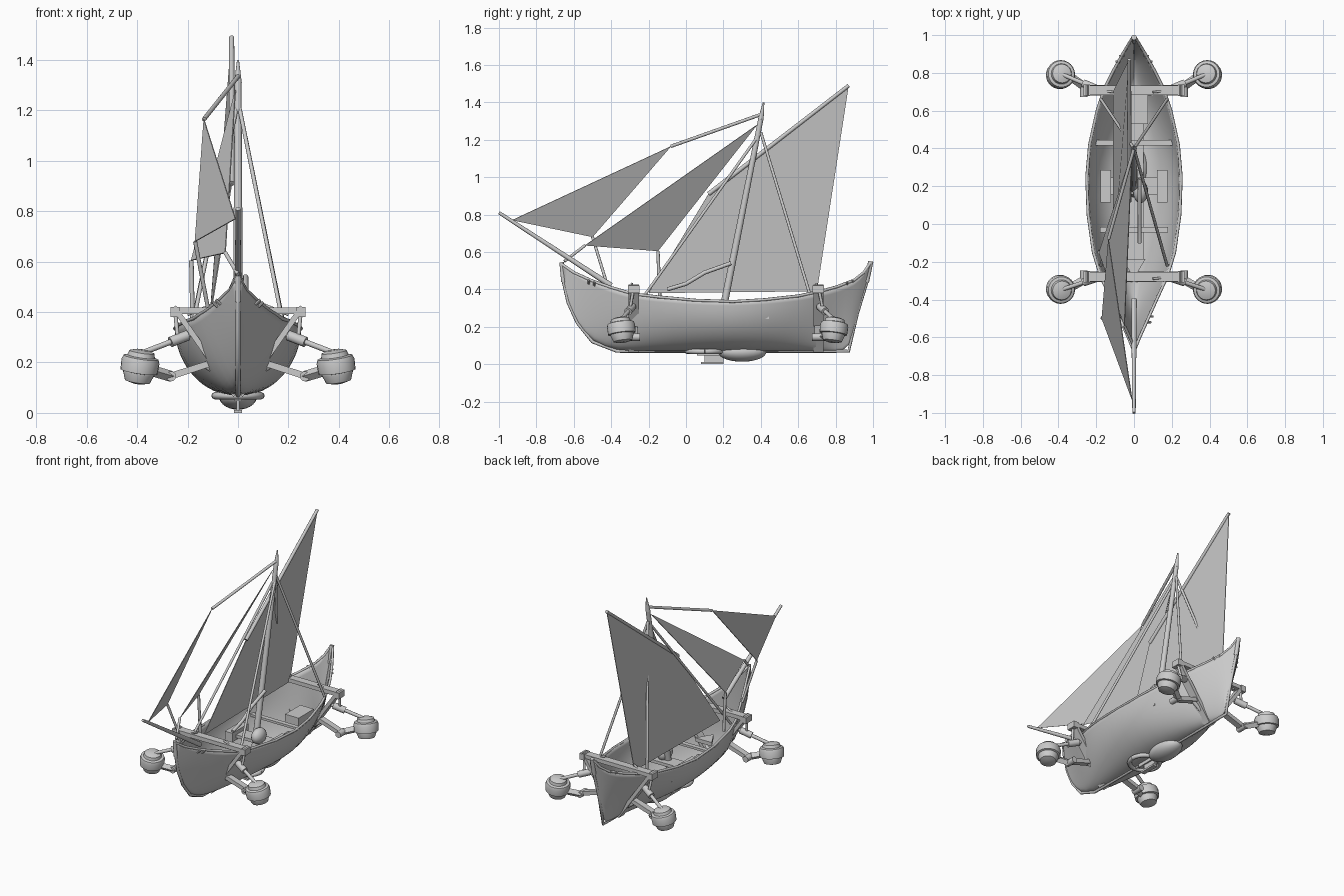
import bpy, bmesh, math
from mathutils import Vector, Matrix

old = bpy.data.objects.get("Cube")
if old:
    bpy.data.objects.remove(old)

grey = bpy.data.materials.new("plain grey")
grey.use_nodes = True
COLOUR = (0.6, 0.6, 0.6, 1)
grey.diffuse_color = COLOUR
grey.node_tree.nodes["Principled BSDF"].inputs["Base Color"].default_value = COLOUR


def make(name, bm, smooth=True):
    bmesh.ops.recalc_face_normals(bm, faces=bm.faces)
    mesh = bpy.data.meshes.new(name)
    bm.to_mesh(mesh)
    bm.free()
    mesh.materials.append(grey)
    obj = bpy.data.objects.new(name, mesh)
    bpy.context.collection.objects.link(obj)
    if smooth:
        bpy.ops.object.select_all(action='DESELECT')
        obj.select_set(True)
        bpy.context.view_layer.objects.active = obj
        bpy.ops.object.shade_smooth_by_angle(angle=math.radians(35))
    return obj


def along(a, b):
    """Matrix with its z axis running from a to b, placed halfway."""
    a, b = Vector(a), Vector(b)
    turn = (b - a).to_track_quat('Z', 'Y').to_matrix().to_4x4()
    return Matrix.Translation((a + b) / 2) @ turn, (b - a).length


def rod(name, a, b, r, tip=None, sides=12):
    bm = bmesh.new()
    matrix, length = along(a, b)
    bmesh.ops.create_cone(bm, cap_ends=True, segments=sides, radius1=r,
                          radius2=r if tip is None else tip, depth=length, matrix=matrix)
    return make(name, bm)


def box(name, centre, size):
    bm = bmesh.new()
    bmesh.ops.create_cube(bm, size=1, matrix=Matrix.Translation(centre) @ Matrix.Diagonal((*size, 1)))
    return make(name, bm, False)


def bar(name, a, b, thick, wide):
    """Flat bar between two points that share a y plane, wide in y."""
    a, b = Vector(a), Vector(b)
    side = (b - a).cross(Vector((0, 1, 0))).normalized() * thick / 2
    half = Vector((0, wide / 2, 0))
    bm = bmesh.new()
    ends = [[bm.verts.new(p + s * side + k * half) for s, k in ((1, 1), (1, -1), (-1, -1), (-1, 1))]
            for p in (a, b)]
    for ring in ends:
        bm.faces.new(ring)
    for i in range(4):
        j = (i + 1) % 4
        bm.faces.new((ends[0][i], ends[0][j], ends[1][j], ends[1][i]))
    return make(name, bm, False)


def sail(name, corners):
    bm = bmesh.new()
    bm.faces.new([bm.verts.new(c) for c in corners])
    obj = make(name, bm, False)
    cloth = obj.modifiers.new("cloth", 'SOLIDIFY')
    cloth.thickness = 0.004
    cloth.offset = 0


def sweep(name, points, r):
    curve = bpy.data.curves.new(name, 'CURVE')
    curve.dimensions = '3D'
    curve.bevel_depth = r
    curve.bevel_resolution = 2
    curve.use_fill_caps = True
    line = curve.splines.new('POLY')
    line.points.add(len(points) - 1)
    for point, p in zip(line.points, points):
        point.co = (*p, 1)
    curve.materials.append(grey)
    obj = bpy.data.objects.new(name, curve)
    bpy.context.collection.objects.link(obj)


def lathe(name, profile, matrix, sides=24):
    bm = bmesh.new()
    rings = [[bm.verts.new(matrix @ Vector((r * math.cos(math.tau * i / sides),
                                            r * math.sin(math.tau * i / sides), z)))
              for i in range(sides)] for r, z in profile]
    for low, high in zip(rings, rings[1:]):
        for i in range(sides):
            j = (i + 1) % sides
            bm.faces.new((low[i], low[j], high[j], high[i]))
    bm.faces.new(rings[0])
    bm.faces.new(rings[-1])
    return make(name, bm)


# Hull stations: half width, rail y, rail z, keel y, keel z
STATIONS = [(.004, -.665, .535, -.655, .44), (.03, -.6, .49, -.63, .33), (.075, -.5, .445, -.58, .22),
            (.12, -.4, .41, -.5, .12), (.175, -.28, .375, -.37, .07), (.215, -.15, .36, -.2, .07),
            (.243, .05, .342, .05, .07), (.25, .25, .335, .25, .07), (.235, .42, .345, .42, .07),
            (.195, .6, .365, .6, .07), (.155, .72, .39, .72, .07), (.11, .81, .415, .8, .07),
            (.06, .9, .45, .87, .07), (.03, .95, .49, .915, .27), (.008, .985, .54, .97, .45)]
STEPS = 8
bm = bmesh.new()
rows = []
for w, ys, zs, yk, zk in STATIONS:
    full = max(0, (w - 0.1) / 0.15)
    row = []
    for k in range(-STEPS, STEPS + 1):
        t = (abs(k) / STEPS) ** 1.5
        x = w * ((1 - full) * t + full * math.sqrt(1 - (1 - t) ** 2))
        row.append(bm.verts.new((math.copysign(x, k), yk + (ys - yk) * t, zk + (zs - zk) * t)))
    rows.append(row)
for a, b in zip(rows, rows[1:]):
    for i in range(2 * STEPS):
        bm.faces.new((a[i], a[i + 1], b[i + 1], b[i]))
hull = make("hull", bm)
hull.modifiers.new("fair", 'SUBSURF').levels = 1
shell = hull.modifiers.new("planking", 'SOLIDIFY')
shell.thickness = 0.012
shell.offset = 0

# Rails, stem and stern posts
for s, side in ((1, "left"), (-1, "right")):
    sweep(side + "_rail", [(s * w, y, z) for w, y, z, _, _ in STATIONS], 0.008)
sweep("keel_and_posts", [(0, yk, zk) for _, _, _, yk, zk in STATIONS], 0.009)
rod("stem_head", (0, -.655, .44), (0, -.665, .545), 0.012)
rod("stern_head", (0, .965, .44), (0, .988, .55), 0.014)

# Mast, spars and sails
peak, head = (0, .415, 1.4), (0, .4, 1.24)
rod("mast", (0, .16, .1), (0, .4, 1.31), 0.021, 0.014)
rod("mast_tip", (0, .4, 1.31), peak, 0.015, 0.004)
throat, top, clew, tack = (-.025, .12, .91), (-.025, .87, 1.49), (-.11, .7, .39), (-.11, -.2, .38)
rod("yard", throat, top, 0.012, 0.01)
sail("main_sail", [tack, throat, top, clew])
rod("bowsprit", (0, -.4, .42), (0, -1, .81), 0.015, 0.009)
jib_top, jib_foot = (-.135, -.08, 1.165), (-.17, -.5, .68)
sail("outer_jib", [(-.01, -.93, .77), jib_top, jib_foot])
rod("jib_spar", jib_top, (0, .4, 1.335), 0.009)
rod("jib_strut", jib_foot, (-.12, -.42, .42), 0.008)
stay_foot, stay_clew = (-.05, -.54, .635), (-.185, -.15, .605)
sail("stay_sail", [stay_foot, (-.01, .38, 1.28), stay_clew])
rod("stay_strut", (0, -.65, .55), stay_foot, 0.008)
rod("side_post", (-.18, -.14, .35), stay_clew, 0.009)
sweep("tiller", [(.03, -.1, .4), (.03, 0, .43), (.03, .1, .49), (.03, .24, .54)], 0.011)
for s, side in ((1, "left"), (-1, "right")):
    rod(side + "_aft_shroud", head, (s * .175, .66, .38), 0.008)
    rod(side + "_fore_shroud", head, (s * .175, -.22, .37), 0.008)

# Outrigger frames with hover pods
POD = [(.02, -.07), (.05, -.062), (.062, -.03), (.062, -.024), (.074, -.022), (.076, .02),
       (.07, .036), (.055, .04), (.05, .058), (.025, .066)]
for end, y, out in (("front", -.28, -.065), ("back", .708, .082)):
    box(end + "_cross_beam", (0, y, .405), (.5, .05, .026))
    for s, side in ((1, "left_"), (-1, "right_")):
        n = end + "_" + side
        bar(n + "strap", (s * .255, y, .42), (s * .01, y, .07), 0.022, 0.055)
        box(n + "beam_end", (s * .25, y, .4), (.035, .062, .04))
        rod(n + "rail_brace", (s * .2, y, .39), (s * .1, y - .01, .43), 0.006)
        py = y + out
        pod = Vector((s * .39, py, .185))
        tilt = Matrix.Rotation(s * -.15, 4, 'Y') @ Matrix.Rotation(-.12 if out > 0 else .12, 4, 'X')
        lathe(n + "pod", POD, Matrix.Translation(pod) @ tilt)
        # Lower arm, knuckle and link
        bar(n + "lower_arm", (s * .1, y, .2), (s * .27, y, .145), 0.026, 0.04)
        rod(n + "knuckle", (s * .265, y - .035, .145), (s * .265, y + .035, .145), 0.02)
        rod(n + "link", (s * .265, y + out / 4, .145), (s * .35, py, .17), 0.022, sides=4)
        # Damper
        root, eye = Vector((s * .18, y, .315)), Vector((s * .375, py, .24))
        middle = root.lerp(eye, .3)
        rod(n + "damper_body", root.lerp(eye, .1), root.lerp(eye, .45), 0.021)
        rod(n + "damper_rod", root, eye, 0.011)
        rod(n + "top_link", (s * .25, y, .41), middle, 0.008)
        rod(n + "low_brace", (s * .03, y, .12), (s * .13, y, .19), 0.012)

# Keel thruster
bm = bmesh.new()
bmesh.ops.create_uvsphere(bm, u_segments=24, v_segments=14, radius=1,
                          matrix=Matrix.Translation((0, .3, .066)) @ Matrix.Diagonal((.076, .13, .053, 1)))
make("thruster_bulb", bm)
sweep("thruster_ring", [(.092 * math.cos(a), .1 + .092 * math.sin(a), .068)
                        for a in (math.tau * i / 32 for i in range(33))], 0.014)
box("thruster_bracket", (0, .16, .058), (.03, .2, .022))
box("thruster_fin", (0, .15, .03), (.012, .1, .05))
box("thruster_foot", (0, .14, .006), (.03, .12, .012))

# Fittings inside the hull
box("floor_plank", (0, .2, .105), (.1, .8, .015))
for name, y, wide in (("fore_bench", -.03, .36), ("aft_bench", .43, .42)):
    box(name, (0, y, .25), (wide, .03, .015))
box("main_bench", (0, .2, .23), (.34, .09, .02))
for s, side in ((1, "left"), (-1, "right")):
    box(side + "_locker", (s * .15, .2, .235), (.055, .17, .06))
bm = bmesh.new()
bmesh.ops.create_uvsphere(bm, u_segments=16, v_segments=10, radius=1,
                          matrix=Matrix.Translation((.035, .17, .27)) @ Matrix.Diagonal((.04, .06, .05, 1)))
make("engine_cover", bm)
box("stern_chest", (.025, .61, .22), (.1, .16, .08))
rod("bow_seat", (0, -.22, .2), (0, -.22, .225), 0.07, sides=3)

# Cleats and pegs along the rail ends
for s in (1, -1):
    for y, x, z in ((-.52, .068, .43), (-.49, .08, .42), (.86, .075, .42), (.89, .055, .43)):
        rod("cleat", (s * x, y, z), (s * (x + .02), y, z + .02), 0.006, sides=8)
